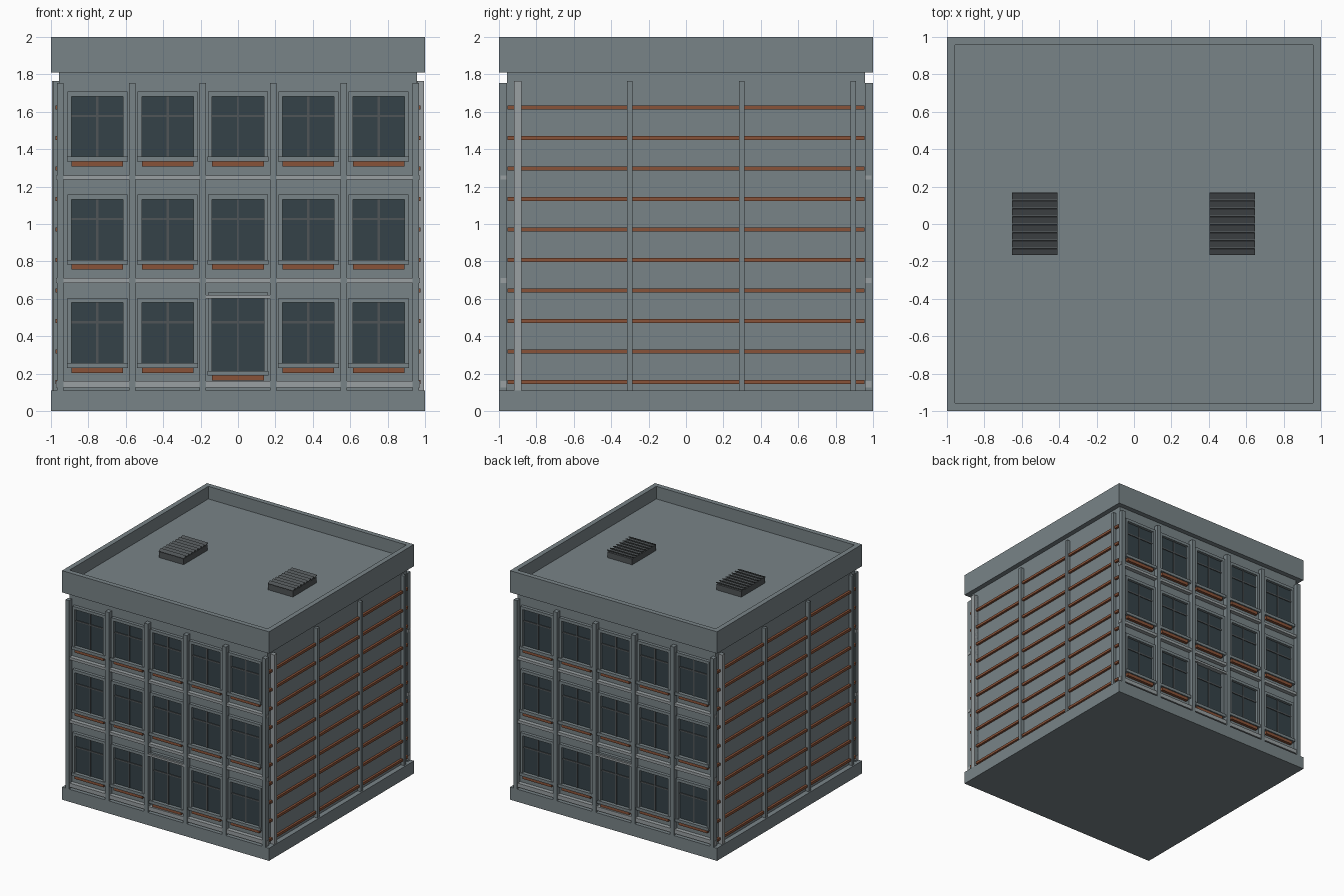
import bpy, bmesh, math
from mathutils import Matrix, Vector

if "Cube" in bpy.data.objects:
    bpy.data.objects.remove(bpy.data.objects["Cube"])


def mat(name, col):
    m = bpy.data.materials.new(name)
    m.diffuse_color = (*col, 1)
    m.use_nodes = True
    m.node_tree.nodes["Principled BSDF"].inputs["Base Color"].default_value = m.diffuse_color
    return m


WALL = mat("wall_grey", (0.19, 0.23, 0.245))
TRIM = mat("trim_grey", (0.32, 0.35, 0.36))
GLASS = mat("dark_glass", (0.035, 0.055, 0.065))
DARK = mat("dark_metal", (0.08, 0.09, 0.095))
RUST = mat("rust_orange", (0.25, 0.085, 0.04))


def boxes(name, items, material, both=False, tilt=0):
    """One object from (x0,x1,y0,y1,z0,z1) boxes; both=True repeats them turned 180 degrees."""
    bm = bmesh.new()
    for turn in ((0, math.pi) if both else (0,)):
        for x0, x1, y0, y1, z0, z1 in items:
            c = Vector(((x0 + x1) / 2, (y0 + y1) / 2, (z0 + z1) / 2))
            m = (Matrix.Rotation(turn, 4, 'Z') @ Matrix.Translation(c)
                 @ Matrix.Rotation(tilt, 4, 'X')
                 @ Matrix.Diagonal((x1 - x0, y1 - y0, z1 - z0, 1)))
            bmesh.ops.create_cube(bm, size=1, matrix=m)
    me = bpy.data.meshes.new(name)
    bm.to_mesh(me)
    bm.free()
    me.materials.append(material)
    ob = bpy.data.objects.new(name, me)
    bpy.context.collection.objects.link(ob)
    return ob


W = 0.957   # wall plane

# Main masses
boxes("plinth", [(-1, 1, -1, 1, 0, 0.11)], WALL)
boxes("building_body", [(-W, W, -W, W, 0.11, 1.81)], WALL)
boxes("roof_slab", [(-W, W, -W, W, 1.81, 1.89)], WALL)
boxes("parapet", [(-1, 1, -1, -W, 1.81, 2), (-1, 1, W, 1, 1.81, 2),
                  (-1, -W, -W, W, 1.81, 2), (W, 1, -W, W, 1.81, 2)], WALL)

# Front and back pilasters with floor bands
cols = [-0.95, -0.565, -0.188, 0.188, 0.565, 0.95]
boxes("facade_pilasters", [(x - 0.018, x + 0.018, -1, -W, 0.11, 1.755) for x in cols],
      WALL, True)
boxes("floor_bands", [(-0.972, 0.972, -0.993, -W, z0, z1)
                      for z0, z1 in ((0.125, 0.16), (0.685, 0.71), (1.237, 1.26))], TRIM, True)

# Windows, with a taller door in the middle of the ground floor
glass, bars, frames, sills, panels = [], [], [], [], []
for row in range(3):
    for col in range(-2, 3):
        x, z0, z1 = col * 0.376, 0.257 + row * 0.5515, 0.58 + row * 0.5515
        if row == 0 and col == 0:
            z0, z1 = 0.215, 0.61
        zb = 0.475 + row * 0.5515
        glass.append((x - 0.14, x + 0.14, -0.962, -0.95, z0, z1))
        bars += [(x - 0.006, x + 0.006, -0.968, -0.955, z0, z1),
                 (x - 0.14, x + 0.14, -0.968, -0.955, zb - 0.006, zb + 0.006)]
        frames += [(x - 0.16, x - 0.138, -0.984, -W, z0, z1 + 0.025),
                   (x + 0.138, x + 0.16, -0.984, -W, z0, z1 + 0.025),
                   (x - 0.138, x + 0.138, -0.984, -W, z1, z1 + 0.025)]
        sills.append((x - 0.163, x + 0.163, -0.993, -W, z0 - 0.026, z0))
        panels.append((x - 0.138, x + 0.138, -0.982, -W, z0 - 0.053, z0 - 0.026))
boxes("window_glass", glass, GLASS, True)
boxes("window_bars", bars, DARK, True)
boxes("window_frames", frames, WALL, True)
boxes("window_sills", sills, WALL, True)
boxes("under_sill_strips", panels, RUST, True)
boxes("door_lintel", [(-0.187, 0.187, -1, -W, 0.602, 0.62)], TRIM, True)

# Side walls: horizontal strips, pilasters and a downpipe
boxes("side_strips", [(W - 0.01, 0.976, -0.955, 0.955, 0.145 + i * 0.163, 0.166 + i * 0.163)
                      for i in range(10)], RUST, True)
boxes("side_pilasters", [(W, 0.988, y - 0.015, y + 0.015, 0.11, 1.765)
                         for y in (-0.895, -0.3, 0.298, 0.895)], WALL, True)
boxes("downpipe", [(0.96, 0.995, -0.92, -0.88, 0.11, 1.765)], TRIM, True)

# Roof vents with tilted slats
vents = (-0.53, 0.525)
boxes("vent_boxes", [(x - 0.12, x + 0.12, -0.165, 0.165, 1.89, 1.94) for x in vents], DARK)
boxes("vent_slats", [(x - 0.122, x + 0.122, y - 0.017, y + 0.017, 1.944, 1.952)
                     for x in vents for y in [-0.148 + i * 0.0427 for i in range(8)]],
      DARK, tilt=math.radians(25))
